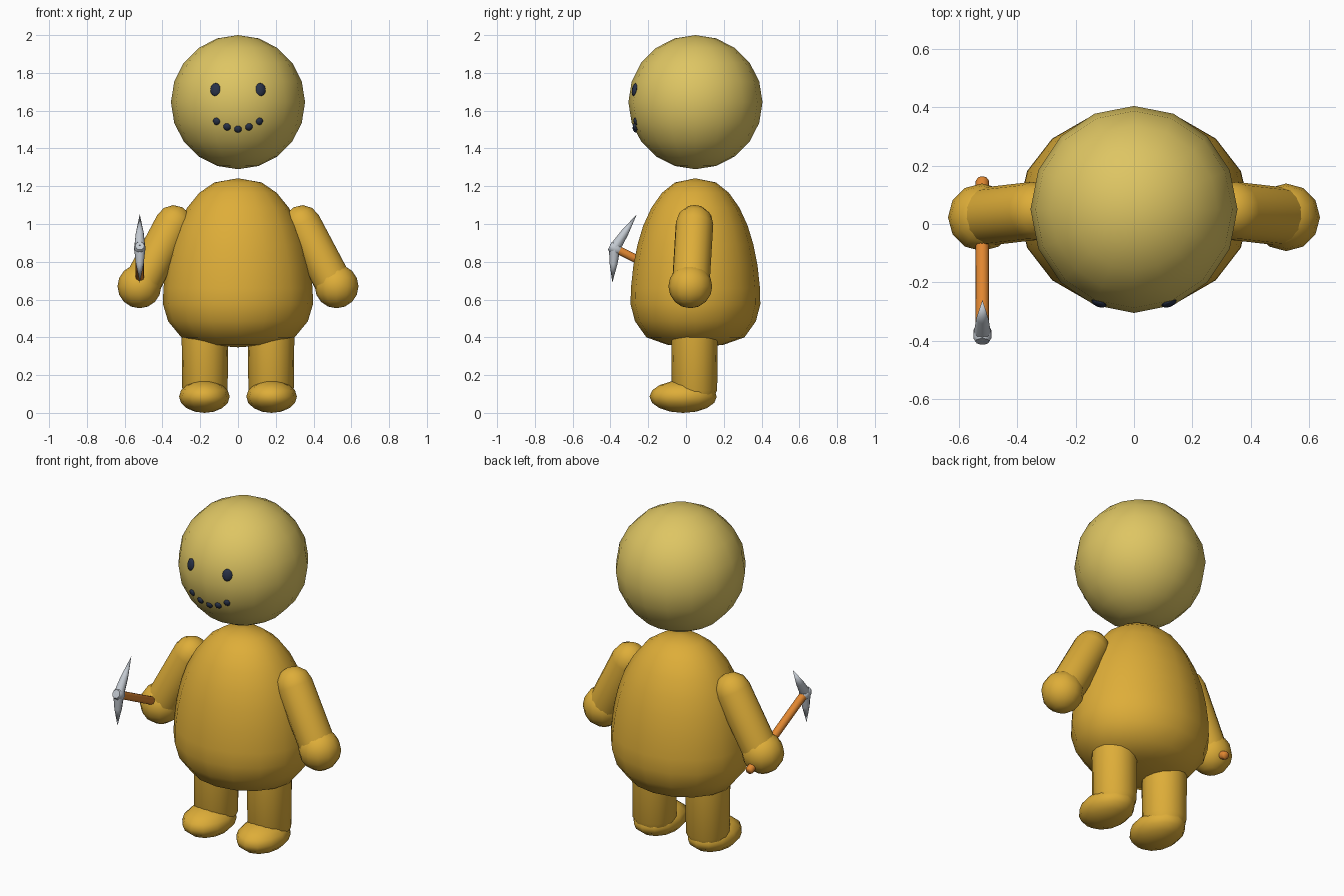
import bpy, bmesh, math
from mathutils import Vector, Matrix

if "Cube" in bpy.data.objects:
    bpy.data.objects.remove(bpy.data.objects["Cube"])


def material(name, rgb):
    m = bpy.data.materials.new(name)
    m.use_nodes = True
    col = (*rgb, 1)
    m.diffuse_color = col
    m.node_tree.nodes["Principled BSDF"].inputs["Base Color"].default_value = col
    return m


PALE = material("pale yellow", (0.73, 0.56, 0.125))
GOLD = material("golden yellow", (0.73, 0.42, 0.04))
NAVY = material("dark navy", (0.022, 0.032, 0.065))
WOOD = material("orange wood", (0.75, 0.24, 0.03))
STEEL = material("steel grey", (0.55, 0.59, 0.64))


def finish(name, bm, mat, matrix):
    bmesh.ops.recalc_face_normals(bm, faces=bm.faces)
    me = bpy.data.meshes.new(name)
    bm.to_mesh(me)
    bm.free()
    me.materials.append(mat)
    for p in me.polygons:
        p.use_smooth = True
    me.set_sharp_from_angle(angle=math.radians(60))
    ob = bpy.data.objects.new(name, me)
    ob.matrix_world = matrix
    bpy.context.collection.objects.link(ob)
    return ob


def ball(name, centre, radii, mat, segs=16, rings=10, turn=Matrix()):
    bm = bmesh.new()
    bmesh.ops.create_uvsphere(bm, u_segments=segs, v_segments=rings, radius=1)
    bmesh.ops.scale(bm, vec=Vector(radii), verts=bm.verts)
    return finish(name, bm, mat, Matrix.Translation(centre) @ turn)


def lathe(name, profile, mat, matrix, segs=16, squash=1):
    """Revolve (radius, height) points about the local z axis."""
    bm = bmesh.new()
    rings = []
    for r, h in profile:
        if r == 0:
            rings.append([bm.verts.new((0, 0, h))] * segs)
        else:
            angles = [math.tau * i / segs for i in range(segs)]
            rings.append([bm.verts.new((r * math.cos(a), squash * r * math.sin(a), h))
                          for a in angles])
    for a, b in zip(rings, rings[1:]):
        for i in range(segs):
            j = (i + 1) % segs
            bm.faces.new(dict.fromkeys((a[i], a[j], b[j], b[i])))
    return finish(name, bm, mat, matrix)


def between(start, end):
    """Frame at start with its z axis toward end, and the length."""
    d = Vector(end) - Vector(start)
    return Matrix.Translation(start) @ d.to_track_quat("Z", "Y").to_matrix().to_4x4(), d.length


# Head and pear-shaped body
MID = 0.05
HEAD = Vector((0, MID, 1.645))
HEAD_R = 0.355
ball("head", HEAD, (HEAD_R,) * 3, PALE)
lathe("body", [(0, 0.347), (0.17, 0.36), (0.3, 0.4), (0.37, 0.485), (0.397, 0.575),
               (0.395, 0.66), (0.38, 0.78), (0.355, 0.89), (0.32, 0.99), (0.27, 1.085),
               (0.205, 1.165), (0.125, 1.22), (0, 1.242)],
      GOLD, Matrix.Translation((0, MID, 0)), squash=0.865)

# Limbs on both sides
for side, s in (("left", 1), ("right", -1)):
    frame, n = between((s * 0.34, 0.045, 1.0), (s * 0.515, 0.025, 0.67))
    R = 0.1
    cap = [(R * math.sin(a), -R * math.cos(a)) for a in (math.radians(d) for d in (30, 60, 90))]
    lathe(side + "_arm", [(0, -R)] + cap + [(R, n), (0, n)], GOLD, frame)
    ball(side + "_hand", (s * 0.522, 0.023, 0.67), (0.116,) * 3, GOLD, 12, 8)
    lathe(side + "_leg", [(0, 0.05), (0.09, 0.055), (0.12, 0.12), (0.124, 0.46), (0, 0.46)],
          GOLD, Matrix.Translation((s * 0.175, 0.045, 0)))
    ball(side + "_foot", (s * 0.178, -0.015, 0.086), (0.134, 0.178, 0.086), GOLD, 12, 8)


# Face dots set on the head surface
def face_dot(name, x, z, rx, rz):
    dz = z - HEAD.z
    y = -math.sqrt(HEAD_R ** 2 - x * x - dz * dz)
    out = Vector((x, y, dz))
    turn = out.to_track_quat("Y", "Z").to_matrix().to_4x4()
    ball(name, HEAD + out * 0.985, (rx, 0.012, rz), NAVY, 8, 6, turn)


for side, s in (("left", 1), ("right", -1)):
    face_dot(side + "_eye", s * 0.122, 1.713, 0.028, 0.035)
    face_dot(side + "_mouth_corner_dot", s * 0.116, 1.542, 0.02, 0.02)
    face_dot(side + "_mouth_dot", s * 0.059, 1.512, 0.02, 0.02)
face_dot("middle_mouth_dot", 0, 1.5, 0.02, 0.02)

# Pickaxe held in the right hand
X = -0.52
HUB = (X, -0.378, 0.872)
frame, n = between((X, 0.155, 0.605), HUB)
lathe("pickaxe_handle", [(0, 0), (0.018, 0), (0.023, 0.008), (0.023, n), (0, n)], WOOD, frame, 10)
lathe("pickaxe_hub", [(0, n - 0.03), (0.024, n - 0.03), (0.031, n - 0.015), (0.031, n + 0.015),
                      (0.024, n + 0.028), (0, n + 0.028)], STEEL, frame, 10)
for name, tip in (("pickaxe_upper_spike", (X, -0.26, 1.052)),
                  ("pickaxe_lower_spike", (X, -0.39, 0.69))):
    frame, n = between(HUB, tip)
    lathe(name, [(0, 0), (0.03, 0), (0.021, n * 0.45), (0, n)], STEEL, frame, 8)
